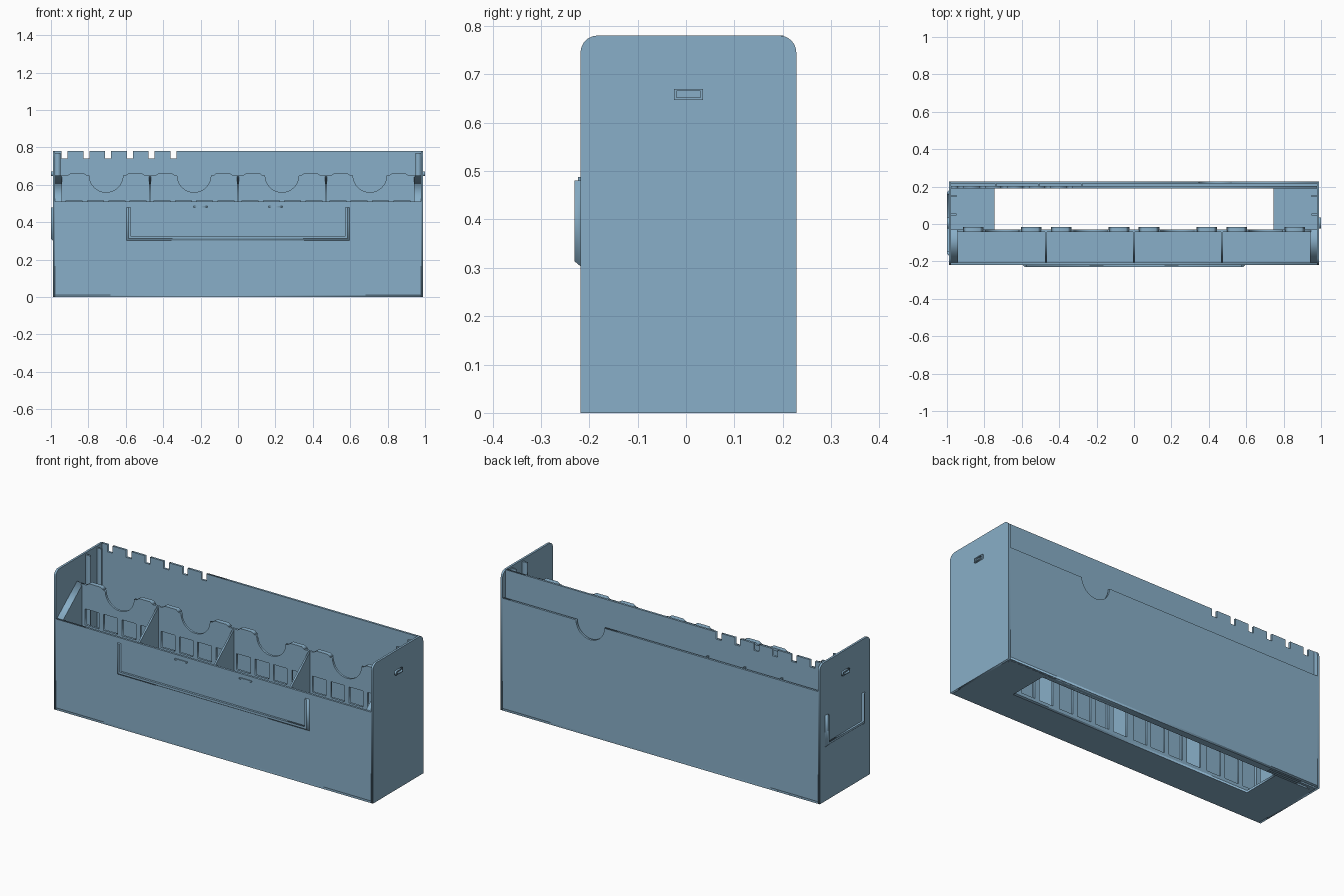
import bpy, math
from mathutils import Matrix

if "Cube" in bpy.data.objects:
    bpy.data.objects.remove(bpy.data.objects["Cube"])

blue = bpy.data.materials.new("dusty_blue")
blue.diffuse_color = (0.25, 0.43, 0.58, 1)
blue.use_nodes = True
blue.node_tree.nodes["Principled BSDF"].inputs["Base Color"].default_value = blue.diffuse_color

# Local drawing plane -> world, for panels drawn in xz, yz and xy
AXES = {
    'y': Matrix(((1, 0, 0), (0, 0, -1), (0, 1, 0))).to_4x4(),
    'x': Matrix(((0, 0, 1), (1, 0, 0), (0, 1, 0))).to_4x4(),
    'z': Matrix.Identity(4),
}


def panel(name, loops, axis, lo, hi):
    """Extrude flat outlines (first outer, then holes) along axis from lo to hi."""
    cu = bpy.data.curves.new(name, 'CURVE')
    cu.dimensions = '2D'
    cu.fill_mode = 'BOTH'
    cu.extrude = (hi - lo) / 2
    for pts in loops:
        sp = cu.splines.new('POLY')
        sp.points.add(len(pts) - 1)
        for p, (a, b) in zip(sp.points, pts):
            p.co = (a, b, 0, 1)
        sp.use_cyclic_u = True
    tmp = bpy.data.objects.new(name + "_outline", cu)
    bpy.context.collection.objects.link(tmp)
    deps = bpy.context.evaluated_depsgraph_get()
    me = bpy.data.meshes.new_from_object(tmp.evaluated_get(deps))
    bpy.data.objects.remove(tmp)
    me.transform(AXES[axis])
    i = 'xyz'.index(axis)
    for v in me.vertices:
        v.co[i] += (lo + hi) / 2
    me.materials.clear()
    me.materials.append(blue)
    ob = bpy.data.objects.new(name, me)
    bpy.context.collection.objects.link(ob)
    return ob


def rect(a0, b0, a1, b1):
    return [(a0, b0), (a1, b0), (a1, b1), (a0, b1)]


def box(name, x0, x1, y0, y1, z0, z1):
    return panel(name, [rect(x0, y0, x1, y1)], 'z', z0, z1)


def arc(cx, cz, r, a0, a1, n=20):
    return [(cx + r * math.cos(math.radians(a0 + (a1 - a0) * i / n)),
             cz + r * math.sin(math.radians(a0 + (a1 - a0) * i / n))) for i in range(n + 1)]


F, B, W, S = -0.218, 0.228, 0.99, 0.978   # front, back, outer and inner half width
H, LIP, MID = 0.78, 0.51, 0.65            # heights of back, front and inner wall

# Floor with the long opening
panel("floor", [rect(-S, F, S, B), rect(-0.745, -0.03, 0.745, 0.19)], 'z', 0, 0.012)

# Side walls with rounded top corners
R = 0.035
side = ([(F, 0), (B, 0)] + arc(B - R, H - R, R, 0, 90, 8) + arc(F + R, H - R, R, 90, 180, 8))
for s, tag in ((-1, "left"), (1, "right")):
    def span(a, b):
        return sorted((s * a, s * b))
    panel(tag + "_side_wall", [side], 'x', *span(S, W))
    # Framed slot on the outside
    panel(tag + "_slot_frame", [rect(-0.025, 0.647, 0.035, 0.67),
                                rect(-0.02, 0.652, 0.03, 0.665)], 'x', *span(W, 1.0))
    # Guide rails inside
    for y in (0.05, 0.15):
        box(tag + "_guide_rail", *span(0.95, S), y - 0.005, y + 0.005, 0.012, H - 0.01)
    # Sloped block closing the end of the tray
    panel(tag + "_tray_end", [[(-0.207, 0.012), (-0.03, 0.012), (-0.03, MID), (-0.207, LIP)]],
          'x', *span(0.94, S))

# Front wall
panel("front_wall", [rect(-S, 0, S, LIP)], 'y', F, -0.206)

# Back: tall inner panel with notches along its top
top = [(S, H)]
for i in range(6):
    c = -0.345 - 0.1165 * i
    top += [(c + 0.016, H), (c + 0.016, H - 0.04), (c - 0.016, H - 0.04), (c - 0.016, H)]
panel("back_inner_panel", [[(-S, 0), (S, 0)] + top + [(-S, H)]], 'y', 0.19, 0.202)

# Back: lower outer panel with a thumb notch
panel("back_outer_panel", [[(-S, 0), (S, 0), (S, 0.63)] + arc(0.435, 0.63, 0.088, 0, -180)
                           + [(-S, 0.63)]], 'y', 0.216, B)
box("back_slot_floor", -S, S, 0.2, 0.218, 0.012, 0.024)
for x in (-0.74, -0.51, -0.28):
    box("back_slot_rib", x - 0.004, x + 0.004, 0.2, 0.217, 0.012, 0.635)

# Inner wall: thumb notches on top, window grid below
centres = [-0.705, -0.235, 0.235, 0.705]
outline = [(-0.945, 0.012), (0.945, 0.012), (0.945, MID)]
for c in reversed(centres):
    outline += arc(c, MID, 0.09, 0, -180)
outline.append((-0.945, MID))
windows = []
for c in centres:
    for k in range(4):
        x = c + (k - 1.5) * 0.114
        for z0, z1 in ((0.03, 0.29), (0.315, 0.405), (0.425, 0.515)):
            windows.append(rect(x - 0.043, z0, x + 0.043, z1))
panel("inner_wall", [outline] + windows, 'y', -0.042, -0.03)

# Small raised tabs beside each thumb notch
for c in centres:
    for s in (-1, 1):
        x = c + s * 0.155
        panel("inner_wall_tab", [[(x - 0.055, 0.648), (x + 0.055, 0.648),
                                  (x + 0.035, 0.662), (x - 0.035, 0.662)]], 'y', -0.042, -0.016)

# Sloped compartment dividers
for x in (-0.47, 0, 0.47):
    panel("tray_divider", [[(-0.207, 0.012), (-0.035, 0.012), (-0.035, MID), (-0.207, LIP)]],
          'x', x - 0.005, x + 0.005)


# Label holders: U frames with chamfered outer edges
def label_holder(name, axis, mid, half, wall, out):
    t, z0, z1 = 0.022, 0.303, 0.48
    a, b = mid - half, mid + half
    u = [(a, z1), (a, z0), (b, z0), (b, z1), (b - t, z1), (b - t, z0 + t), (a + t, z0 + t), (a + t, z1)]
    ob = panel(name, [u], axis, out, wall)
    i, j = ('xyz'.index(axis), 1 if axis == 'x' else 0)
    for v in ob.data.vertices:
        if abs(v.co[i] - out) < 1e-4:
            if abs(v.co.z - z0) < 1e-4:
                v.co.z += 0.01
            if abs(abs(v.co[j] - mid) - half) < 1e-4:
                v.co[j] -= math.copysign(0.01, v.co[j] - mid)


label_holder("front_label_holder", 'y', 0, 0.595, F, -0.23)
label_holder("left_label_holder", 'x', 0.005, 0.175, -W, -1.0)
for x in (-0.2, 0.2):
    box("label_catch", x - 0.038, x + 0.038, -0.223, F, 0.48, 0.488)
